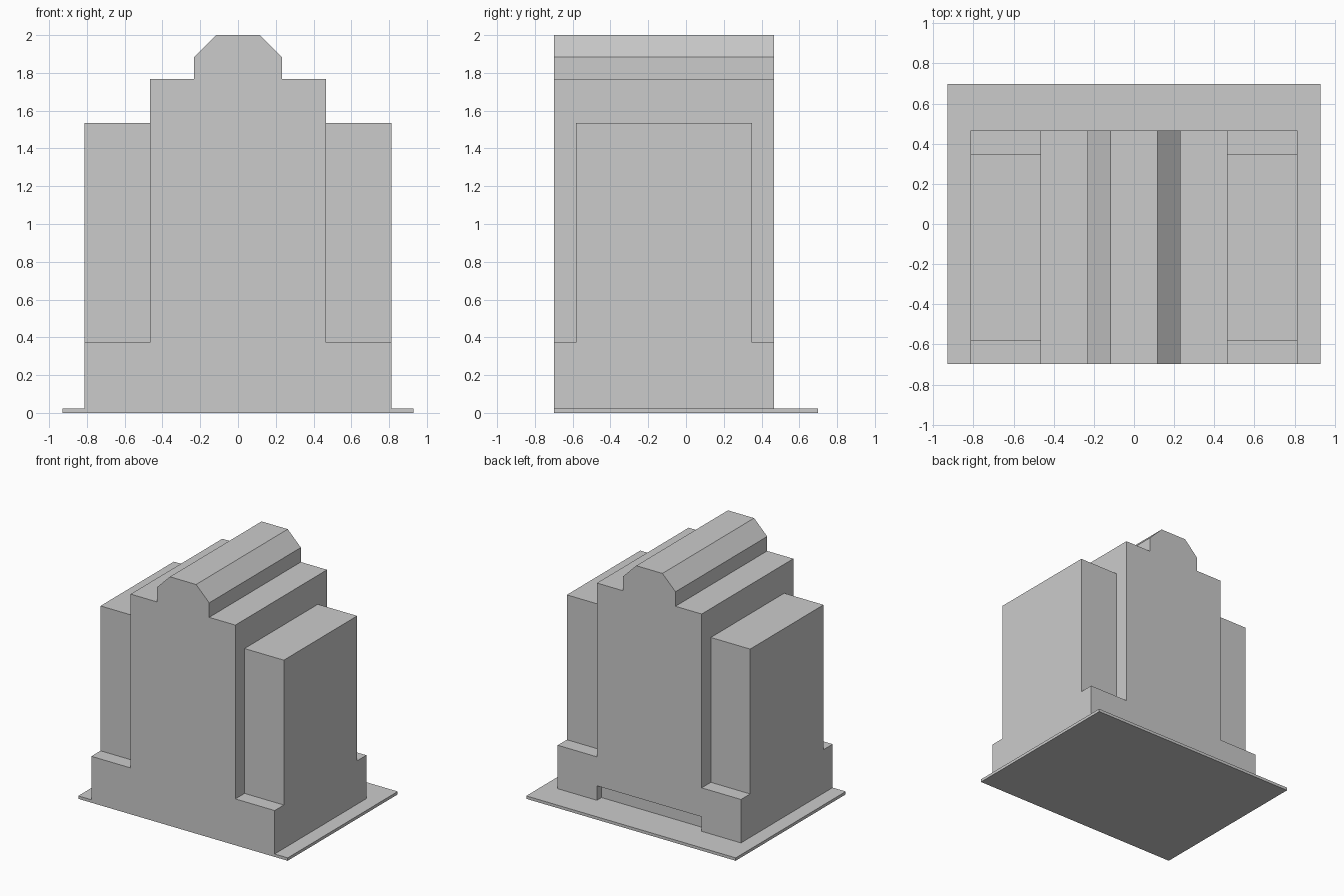
import bpy
import bmesh

if "Cube" in bpy.data.objects:
    bpy.data.objects.remove(bpy.data.objects["Cube"])

U = 2 / 17.2        # modelling grid unit
SLAB = 0.2 * U      # base plate thickness


def extrude_profile(name, points, y0, y1):
    """Extrude an (x, z) outline, in grid units above the slab, from y0 to y1."""
    bm = bmesh.new()
    face = bm.faces.new([bm.verts.new((x * U, y0 * U, SLAB + z * U)) for x, z in points])
    ext = bmesh.ops.extrude_face_region(bm, geom=[face])
    verts = [g for g in ext["geom"] if isinstance(g, bmesh.types.BMVert)]
    bmesh.ops.translate(bm, verts=verts, vec=(0, (y1 - y0) * U, 0))
    bmesh.ops.recalc_face_normals(bm, faces=bm.faces)
    mesh = bpy.data.meshes.new(name)
    bm.to_mesh(mesh)
    bm.free()
    obj = bpy.data.objects.new(name, mesh)
    bpy.context.collection.objects.link(obj)
    return obj


def box(name, x0, x1, y0, y1, z0, z1):
    return extrude_profile(name, [(x0, z0), (x1, z0), (x1, z1), (x0, z1)], y0, y1)


# Base plate, reaching out behind the tower
box("base_plate", -8, 8, -6, 6, -0.2, 0)

# Plinth and stepped tower with bevelled crown, as one mirrored outline
half = [(7, 0), (7, 3), (4, 3), (4, 15), (2, 15), (2, 16), (1, 17)]
tower = extrude_profile("tower", half + [(-x, z) for x, z in reversed(half)], -6, 4)

# Shallow recess at the foot of the back wall
cutter = box("recess_cutter", -4, 4, 3.5, 5, -1, 1)
cutter.hide_render = True
cutter.hide_set(True)
cut = tower.modifiers.new("recess", 'BOOLEAN')
cut.operation = 'DIFFERENCE'
cut.solver = 'EXACT'
cut.object = cutter

# Side wings standing on the plinth
for side, s in (("right", 1), ("left", -1)):
    box(f"{side}_wing", s * 4, s * 7, -5, 3, 3, 13)
